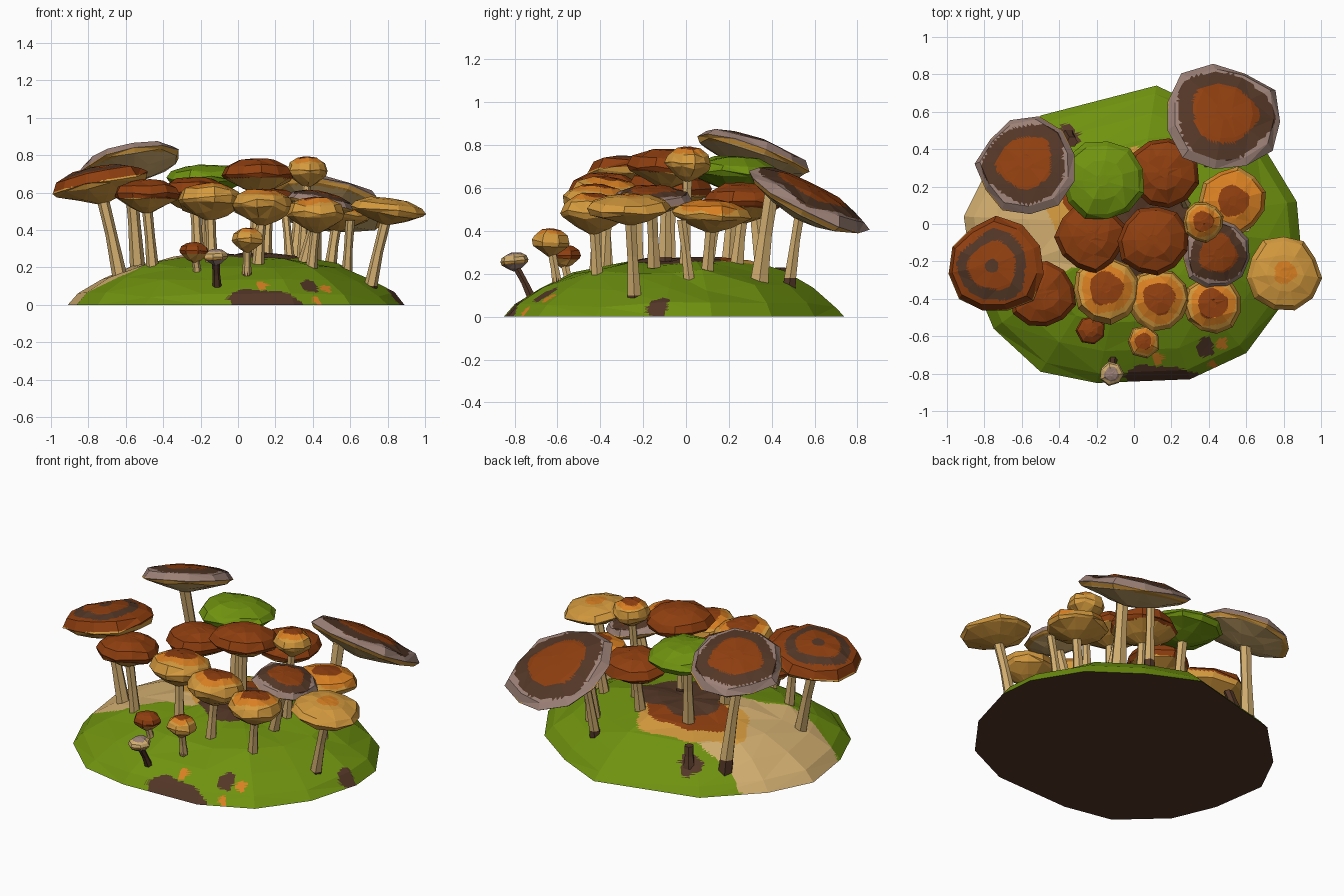
import bpy, bmesh, math, random
from mathutils import Vector

random.seed(4)
if "Cube" in bpy.data.objects:
    bpy.data.objects.remove(bpy.data.objects["Cube"])


def material(name, hexa):
    m = bpy.data.materials.new(name)
    m.use_nodes = True
    srgb = [int(hexa[i:i + 2], 16) / 255 for i in (0, 2, 4)]
    linear = [((c + 0.055) / 1.055) ** 2.4 for c in srgb]
    m.diffuse_color = (*linear, 1)
    m.node_tree.nodes["Principled BSDF"].inputs["Base Color"].default_value = (*linear, 1)
    return m


PALETTE = {"rust": "8E3E0F", "bark": "523626", "grey": "9C8177", "orange": "D98022",
           "ochre": "D49A3E", "tan": "D2AE70", "moss": "6F920F"}
NAMES = list(PALETTE)
MATERIALS = [material(name, hexa) for name, hexa in PALETTE.items()]


def loft(name, rings, cuts, rule):
    """Skin closed rings of points, keep the facets, colour each face by a rule."""
    bm = bmesh.new()
    loops = [[bm.verts.new(point) for point in ring] for ring in rings]
    sides = len(loops[0])
    for low, high in zip(loops, loops[1:]):
        for i in range(sides):
            j = (i + 1) % sides
            bm.faces.new((low[i], low[j], high[j], high[i]))
    bm.faces.new(loops[0][::-1])
    bm.faces.new(loops[-1])
    bmesh.ops.recalc_face_normals(bm, faces=bm.faces)
    bmesh.ops.triangulate(bm, faces=bm.faces)
    bmesh.ops.subdivide_edges(bm, edges=bm.edges, cuts=cuts, use_grid_fill=True)
    bm.normal_update()
    for face in bm.faces:
        face.material_index = NAMES.index(rule(face.calc_center_median(), face.normal))
    mesh = bpy.data.meshes.new(name)
    bm.to_mesh(mesh)
    bm.free()
    for m in MATERIALS:
        mesh.materials.append(m)
    ob = bpy.data.objects.new(name, mesh)
    bpy.context.collection.objects.link(ob)
    return ob


def circle(radius, z, wobble):
    step = math.tau / len(wobble)
    return [(radius * w * math.cos(step * i), radius * w * math.sin(step * i), z)
            for i, w in enumerate(wobble)]


# Mossy mound: an uneven outline lofted up a dome profile
OUTLINE = [(0.89, -0.1), (0.87, 0.12), (0.7, 0.4), (0.42, 0.6), (0.12, 0.74), (-0.5, 0.58),
           (-0.78, 0.3), (-0.91, 0.04), (-0.86, -0.3), (-0.75, -0.56), (-0.5, -0.79),
           (-0.2, -0.85), (0.3, -0.83), (0.6, -0.69), (0.8, -0.42)]
PROFILE = [(1, 0), (0.94, 0.055), (0.8, 0.135), (0.62, 0.21), (0.4, 0.25), (0.2, 0.265), (0.03, 0.27)]

# Oval patches of bark, litter and sand: colour, centre, half sizes
PATCHES = [("bark", 0.14, -0.83, 0.2, 0.075), ("bark", 0.38, -0.66, 0.045, 0.055),
           ("orange", 0.47, -0.64, 0.03, 0.03), ("orange", 0.13, -0.72, 0.03, 0.03),
           ("orange", 0.42, -0.75, 0.025, 0.02),
           ("bark", 0.84, -0.13, 0.05, 0.05), ("bark", -0.36, 0.47, 0.07, 0.06),
           ("bark", 0.05, -0.03, 0.27, 0.22), ("rust", -0.1, 0.1, 0.25, 0.2),
           ("ochre", -0.14, 0.12, 0.33, 0.28), ("tan", -0.53, 0.03, 0.48, 0.36)]


def ground_colour(c, normal):
    if normal.z < -0.9:
        return "bark"
    for colour, x, y, rx, ry in PATCHES:
        dx, dy = (c.x - x) / rx, (c.y - y) / ry
        a = math.atan2(dy, dx)
        if math.hypot(dx, dy) < 1 + 0.1 * math.sin(3 * a + x * 9) + 0.06 * math.sin(7 * a):
            return colour
    return "moss"


def mound_ring(f, z):
    bump = 0.016 if 0.1 < f < 1 else 0
    return [(x * f, y * f, z + random.uniform(-bump, bump)) for x, y in OUTLINE]


loft("mossy_mound", [mound_ring(f, z) for f, z in PROFILE], 11, ground_colour)


# Colour zones from the cap centre outward, gill colour, thickness factor
STYLES = {
    "ringed": ([(0.54, "rust"), (0.8, "bark"), (2, "grey")], "tan", 0.72),
    "spiral": ([(0.14, "bark"), (0.5, "rust"), (0.72, "bark"), (2, "rust")], "ochre", 0.95),
    "plain": ([(2, "rust")], "ochre", 1),
    "mossy": ([(2, "moss")], "moss", 0.85),
    "amber": ([(0.5, "rust"), (0.74, "orange"), (2, "ochre")], "ochre", 1.1),
    "honey": ([(0.3, "orange"), (2, "ochre")], "ochre", 0.75),
    "bright": ([(0.46, "rust"), (0.9, "orange"), (2, "ochre")], "ochre", 0.85),
    "pale": ([(0.6, "grey"), (2, "tan")], "grey", 1),
}
CAP_SHAPE = [(0.12, -0.75), (0.5, -0.5), (0.93, -0.14), (1, 0.05), (0.88, 0.4), (0.5, 0.68), (0.15, 0.76)]


def cap(name, centre, radius, height, axis, style, sides):
    zones, gill, _ = STYLES[style]
    phase = random.uniform(0, 6)
    wobble = [random.uniform(0.93, 1.06) for _ in range(sides)]

    def rule(c, normal):
        if c.z < -0.14 * height:
            return gill
        if c.z < 0.05 * height:
            return zones[-1][1] if style in ("mossy", "plain") else "ochre"
        a = math.atan2(c.y, c.x)
        t = math.hypot(c.x, c.y) / radius
        t *= 1 + 0.06 * math.sin(3 * a + phase) + 0.03 * math.sin(5 * a)
        return next(colour for limit, colour in zones if t < limit)

    rings = []
    for f, z in CAP_SHAPE:
        bump = 0.1 * height * f
        rings.append([(x, y, h + random.uniform(-bump, bump))
                      for x, y, h in circle(radius * f, z * height, wobble)])
    ob = loft(name, rings, 5, rule)
    ob.location = centre
    ob.rotation_mode = "QUATERNION"
    ob.rotation_quaternion = axis.to_track_quat("Z", "Y")


def stem(name, base, top, radius, colour="tan", foot="tan"):
    """Six-sided tapered stalk, planted in the mound, that bends toward its top."""
    x, y = base
    z = 0.26 * max(0, 1 - (math.hypot(x, y) / 0.87) ** 2.2) - 0.04
    start, rise = Vector((x, y, z)), top[2] - z
    rings = []
    for t, width in ((0, 1.25), (0.14, 1.15), (0.55, 0.9), (1, 0.95)):
        middle = start.lerp(Vector(top), t ** 1.2)
        middle.z = z + rise * t
        rings.append([middle + Vector(p) for p in circle(radius * width, 0, [1] * 6)])
    limit = z + 0.14 * rise + 0.02
    loft(name, rings, 1, lambda c, normal: foot if c.z < limit else colour)


# Mushrooms: name, style, cap centre, cap radius
MUSHROOMS = [
    ("back_left", "ringed", (0.47, 0.56, 0.53), 0.325),
    ("back_right", "ringed", (-0.57, 0.31, 0.75), 0.275),
    ("far_right", "spiral", (-0.74, -0.23, 0.64), 0.26),
    ("front_right", "plain", (-0.49, -0.38, 0.58), 0.18),
    ("green", "mossy", (-0.17, 0.23, 0.665), 0.22),
    ("rear_middle", "plain", (0.16, 0.27, 0.53), 0.195),
    ("middle", "plain", (0.1, -0.09, 0.69), 0.19),
    ("middle_right", "plain", (-0.23, -0.07, 0.59), 0.19),
    ("front_centre_right", "amber", (-0.15, -0.36, 0.55), 0.18),
    ("front_centre", "amber", (0.13, -0.41, 0.52), 0.17),
    ("front_left", "amber", (0.42, -0.43, 0.48), 0.16),
    ("middle_left", "ringed", (0.44, -0.16, 0.54), 0.19),
    ("far_left", "honey", (0.8, -0.26, 0.5), 0.2),
    ("tall_left", "amber", (0.37, 0.01, 0.71), 0.11),
    ("rear_left", "bright", (0.53, 0.12, 0.47), 0.18),
    ("tiny_right", "plain", (-0.23, -0.57, 0.28), 0.08),
    ("tiny_left", "amber", (0.05, -0.63, 0.345), 0.088),
    ("tiny_front", "pale", (-0.12, -0.8, 0.255), 0.065),
]
# Sideways lean of the tilted caps
LEANS = {"back_left": (0.16, 0.5), "back_right": (-0.18, 0.32), "far_right": (-0.2, 0.06),
         "front_centre_right": (0, 0.18), "front_centre": (0.05, 0.15), "far_left": (0.12, 0),
         "middle_left": (0.2, 0), "tiny_front": (0, -0.1)}
# Stalks that stand apart from the middle of their cap: foot and top
STALKS = {"back_left": ((0.4, 0.34), (0.42, 0.4, 0.58)),
          "back_right": ((-0.53, 0.37), (-0.58, 0.29, 0.73))}

for name, style, centre, radius in MUSHROOMS:
    tiny = name.startswith("tiny")
    lean = Vector(LEANS.get(name, (0, 0.05)))
    axis = Vector((*lean, 1)).normalized()
    height = min(0.9 * radius, 0.08 + 0.22 * radius) * STYLES[style][2]
    cap(name + "_cap", centre, radius, height, axis, style, 7 if tiny else 11)
    straight = (Vector(centre[:2]) * 0.92 - lean * 0.3, Vector(centre) - axis * height * 0.2)
    base, top = STALKS.get(name, straight)
    stem(name + "_stem", base, top, 0.018 + 0.068 * radius,
         "bark" if name == "tiny_front" else "tan",
         "bark" if tiny or "middle" in name or name in ("back_right", "far_left") else "tan")

# Extra slim stalks within the cluster, and a broken stub
stem("slim_stem_left", (0.58, 0.02), (0.6, -0.02, 0.45), 0.026)
stem("slim_stem_rear", (0.29, 0.48), (0.33, 0.54, 0.54), 0.028, foot="bark")
stem("slim_stem_middle", (0.28, 0.1), (0.25, 0.16, 0.52), 0.024)
stem("broken_stub", (-0.35, 0.47), (-0.33, 0.44, 0.23), 0.03, "bark", "bark")
